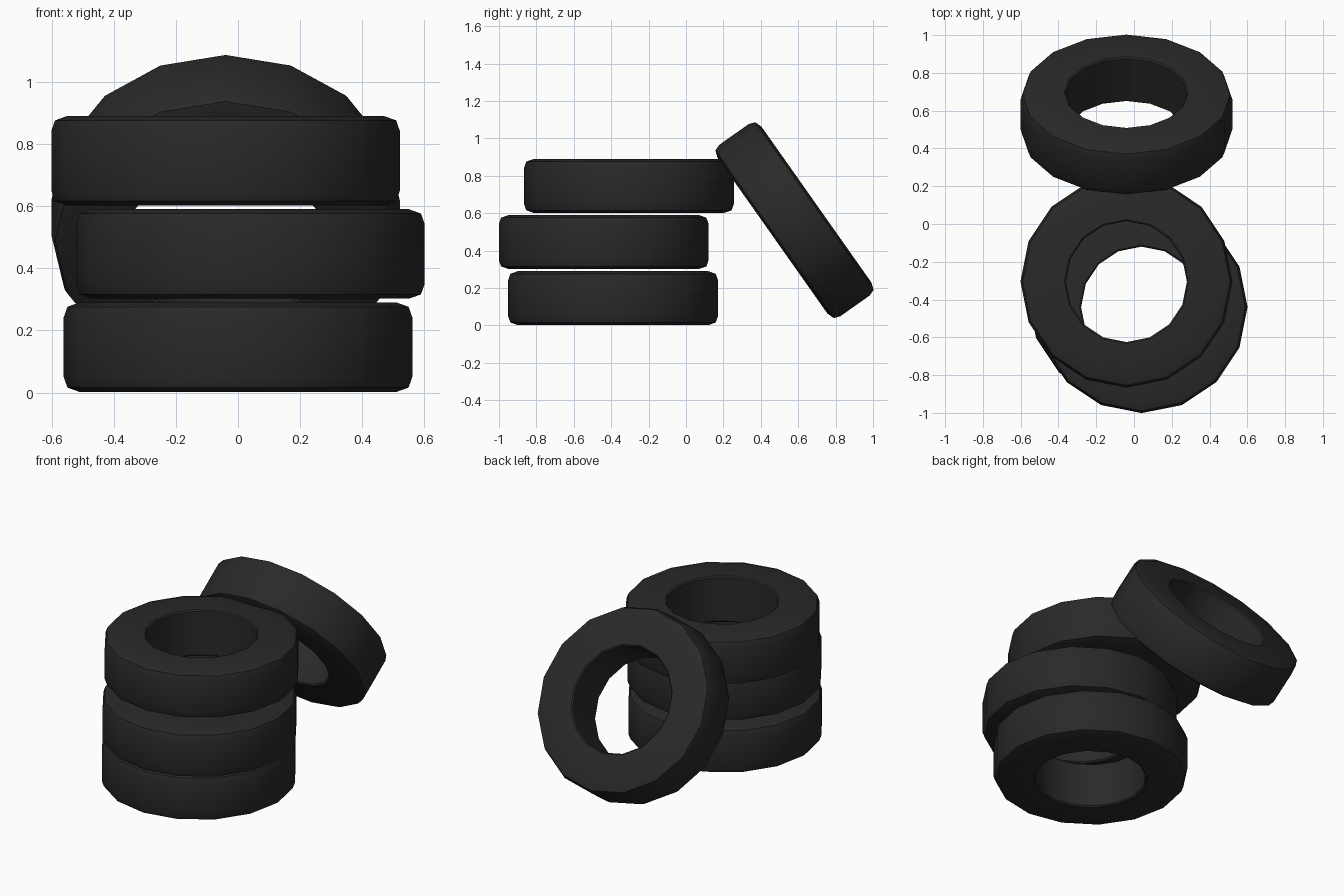
import bpy, bmesh, math
from mathutils import Matrix, Vector

if "Cube" in bpy.data.objects:
    bpy.data.objects.remove(bpy.data.objects["Cube"])

SIDES = 16
H = 0.144  # half width of a tyre

rubber = bpy.data.materials.new("black_rubber")
rubber.diffuse_color = (0.022, 0.022, 0.022, 1)
rubber.use_nodes = True
rubber.node_tree.nodes["Principled BSDF"].inputs["Base Color"].default_value = rubber.diffuse_color

# tyre cross-section (radius, height): rounded tread shoulders, crisp bead edges
half = [(0.32, H - 0.008), (0.328, H), (0.51, H), (0.549, H - 0.014), (0.561, H - 0.048)]
profile = half + [(r, -z) for r, z in reversed(half)]


def tyre(name, location, tilt=0.0):
    bm = bmesh.new()
    rings = []
    for i in range(SIDES):
        a = 2 * math.pi * i / SIDES
        rings.append([bm.verts.new((r * math.cos(a), r * math.sin(a), z)) for r, z in profile])
    n = len(profile)
    for i in range(SIDES):
        a, b = rings[i], rings[(i + 1) % SIDES]
        for j in range(n):
            k = (j + 1) % n
            bm.faces.new((a[j], a[k], b[k], b[j]))
    bmesh.ops.recalc_face_normals(bm, faces=bm.faces)
    mesh = bpy.data.meshes.new(name)
    bm.to_mesh(mesh)
    bm.free()
    mesh.materials.append(rubber)
    ob = bpy.data.objects.new(name, mesh)
    ob.location = location
    ob.rotation_euler.x = math.radians(tilt)
    bpy.context.collection.objects.link(ob)
    bpy.ops.object.select_all(action='DESELECT')
    ob.select_set(True)
    bpy.context.view_layer.objects.active = ob
    bpy.ops.object.shade_smooth_by_angle(angle=math.radians(30))
    return ob


# stack of three
tyre("bottom_tyre", (0.0, -0.39, 0.146))
tyre("middle_tyre", (0.04, -0.44, 0.446))
tyre("top_tyre", (-0.04, -0.305, 0.746))

# tyre leaning against the back of the stack
tyre("leaning_tyre", (-0.04, 0.58, 0.563), tilt=-54.8)
